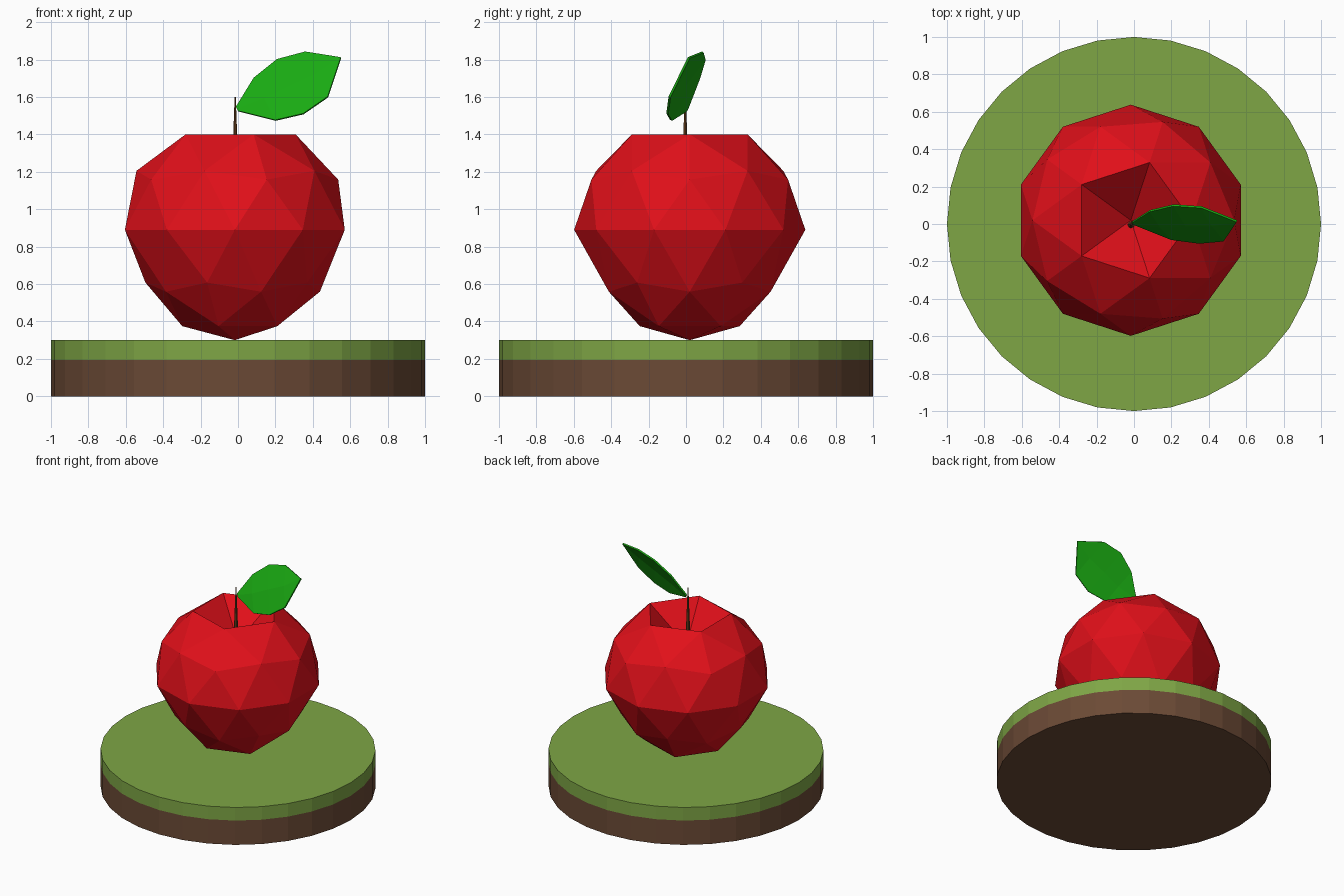
import bpy
import bmesh
from mathutils import Vector

if "Cube" in bpy.data.objects:
    bpy.data.objects.remove(bpy.data.objects["Cube"])


def finish(name, bm, color):
    """Turn a bmesh into a named, coloured, flat-shaded object."""
    bmesh.ops.recalc_face_normals(bm, faces=bm.faces)
    mesh = bpy.data.meshes.new(name)
    bm.to_mesh(mesh)
    bm.free()
    mat = bpy.data.materials.new(name + "_color")
    mat.diffuse_color = (*color, 1)
    mat.use_nodes = True
    mat.node_tree.nodes["Principled BSDF"].inputs["Base Color"].default_value = mat.diffuse_color
    mesh.materials.append(mat)
    obj = bpy.data.objects.new(name, mesh)
    bpy.context.collection.objects.link(obj)
    return obj


def tapered(name, x, y, z0, z1, r0, r1, sides, color):
    """Vertical cylinder or cone between two heights."""
    bm = bmesh.new()
    bmesh.ops.create_cone(bm, cap_ends=True, segments=sides,
                          radius1=r0, radius2=r1, depth=z1 - z0)
    bmesh.ops.translate(bm, verts=bm.verts, vec=(x, y, (z0 + z1) / 2))
    return finish(name, bm, color)


# Round ground: soil below, grass on top
tapered("soil", 0, 0, 0, 0.195, 1, 1, 32, (0.147, 0.068, 0.036))
tapered("grass", 0, 0, 0.195, 0.3, 1, 1, 32, (0.21, 0.38, 0.06))

# Apple: low-poly ball, narrowed below, with a dent at the top
bm = bmesh.new()
bmesh.ops.create_icosphere(bm, subdivisions=2, radius=1)
for v in bm.verts:
    x, y, z = v.co
    if z > 0.99:
        height = 1.15
    elif z < -0.99:
        height = 0.3
    elif z < -0.1:
        height = 0.885 + 0.62 * z
        if z < -0.8:
            height = 0.375
    else:
        height = 0.89 + 0.6 * z
    width = 0.618 * (0.865 if z < -0.1 else 1)
    v.co = (-0.017 + x * width, 0.02 + y * width, height)
finish("apple", bm, (0.75, 0.005, 0.01))

# Stem
tapered("stem", -0.015, -0.004, 1.14, 1.6, 0.02, 0.003, 8, (0.16, 0.06, 0.015))

# Leaf: paired upper and lower edge points with a slightly raised midrib
upper = [(-0.01, 0.01, 1.545), (0.085, 0.07, 1.70), (0.21, 0.1, 1.80), (0.36, 0.09, 1.84)]
lower = [(0.0, 0.0, 1.525), (0.2, -0.08, 1.475), (0.35, -0.1, 1.51), (0.48, -0.088, 1.60)]
bulge = Vector((-0.24, -0.86, 0.47)) * 0.01
bm = bmesh.new()
rows = []
for i, (a, b) in enumerate(zip(upper, lower)):
    a, b = Vector(a), Vector(b)
    mid = (a + b) / 2 + (bulge if i else Vector())
    rows.append([bm.verts.new(p) for p in (a, mid, b)])
for r, s in zip(rows, rows[1:]):
    for k in range(2):
        bm.faces.new((r[k], r[k + 1], s[k + 1], s[k]))
tip = bm.verts.new((0.55, 0.015, 1.81))
for k in range(2):
    bm.faces.new((rows[-1][k], rows[-1][k + 1], tip))
leaf = finish("leaf", bm, (0.01, 0.4, 0.006))
thick = leaf.modifiers.new("thickness", 'SOLIDIFY')
thick.thickness = 0.012
thick.offset = 0
